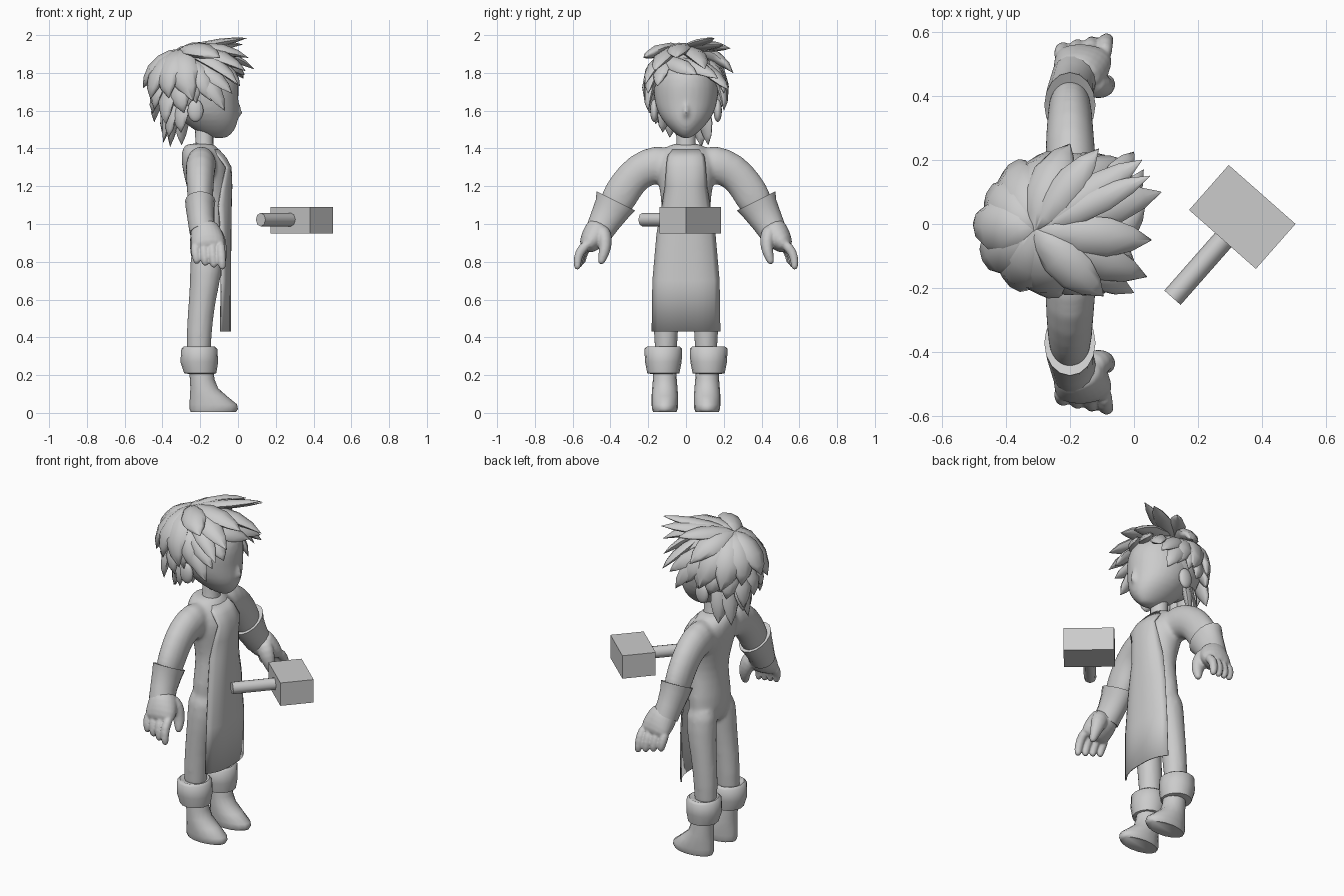
import bpy, bmesh, math, random
from mathutils import Vector, Matrix

cube = bpy.data.objects.get("Cube")
if cube:
    bpy.data.objects.remove(cube)
random.seed(4)

clay = bpy.data.materials.new("light grey")
clay.use_nodes = True
clay.diffuse_color = (0.6, 0.6, 0.6, 1)
clay.node_tree.nodes["Principled BSDF"].inputs["Base Color"].default_value = (0.6, 0.6, 0.6, 1)
X, Z = Vector((1, 0, 0)), Vector((0, 0, 1))


def finish(name, bm, mirror=False, subsurf=0, blend=0, angle=60):
    """Make the object; blend is the voxel size that fuses overlapping forms."""
    bmesh.ops.recalc_face_normals(bm, faces=bm.faces)
    mesh = bpy.data.meshes.new(name)
    bm.to_mesh(mesh)
    bm.free()
    ob = bpy.data.objects.new(name, mesh)
    bpy.context.scene.collection.objects.link(ob)
    mesh.materials.append(clay)
    if subsurf:
        mod = ob.modifiers.new("round", "SUBSURF")
        mod.levels = mod.render_levels = subsurf
    if blend:
        mod = ob.modifiers.new("fuse", "REMESH")
        mod.mode, mod.voxel_size, mod.use_smooth_shade = "VOXEL", blend, True
        mod = ob.modifiers.new("soften", "SMOOTH")
        mod.factor, mod.iterations = 0.5, 6
    if mirror:
        mod = ob.modifiers.new("mirror", "MIRROR")
        mod.use_axis = (False, True, False)
        mod.use_mirror_merge = False
    bpy.ops.object.select_all(action="DESELECT")
    ob.select_set(True)
    bpy.context.view_layer.objects.active = ob
    bpy.ops.object.shade_smooth_by_angle(angle=math.radians(angle))
    return ob


def add_loft(bm, rows, ref=X, tangent=None, n=12):
    """Skin elliptical rings; each row is (centre, radius along ref, other radius)."""
    pts = [Vector(r[0]) for r in rows]
    rings = []
    for i, (c, ra, rb) in enumerate(rows):
        t = tangent or (pts[min(i + 1, len(pts) - 1)] - pts[max(i - 1, 0)]).normalized()
        u = (ref - t * ref.dot(t)).normalized()
        v = t.cross(u)
        angles = [math.tau * k / n for k in range(n)]
        rings.append([bm.verts.new(pts[i] + u * ra * math.cos(a) + v * rb * math.sin(a)) for a in angles])
    for a, b in zip(rings, rings[1:]):
        for k in range(n):
            bm.faces.new((a[k], a[k - 1], b[k - 1], b[k]))
    for ring in (rings[0], rings[-1]):
        bm.faces.new(ring)


def add_stack(bm, rows, y=0, n=16):
    """Upright form from rows of (height, back x, front x, half width)."""
    add_loft(bm, [(((b + f) / 2, y, z), (f - b) / 2, w) for z, b, f, w in rows], tangent=Z, n=n)


# Head, nose, ears and neck
bm = bmesh.new()
add_stack(bm, [(1.452, -.12, -.07, .015), (1.47, -.19, -.035, .05), (1.52, -.27, .0, .105),
               (1.58, -.33, .008, .15), (1.65, -.37, .004, .172), (1.73, -.39, .012, .177),
               (1.81, -.37, -.005, .16), (1.87, -.31, -.07, .11), (1.89, -.25, -.13, .05)])
add_stack(bm, [(1.555, -.06, .004, .012), (1.58, -.06, .03, .022), (1.6, -.06, .028, .02),
               (1.66, -.06, .008, .014)], n=8)
finish("head", bm, subsurf=1, blend=.011)
bm = bmesh.new()
bmesh.ops.create_uvsphere(bm, u_segments=16, v_segments=10, radius=1, matrix=Matrix.Translation((-.225, .168, 1.6))
                          @ Matrix.Diagonal((.042, .022, .06, 1)))
finish("ears", bm, mirror=True)
bm = bmesh.new()
add_stack(bm, [(1.36, -.26, -.12, .075), (1.43, -.225, -.13, .05), (1.54, -.23, -.13, .05)])
finish("neck", bm)

# Body: torso, arms and legs fused together
bm = bmesh.new()
add_stack(bm, [(.75, -.2, -.1, .07), (.79, -.245, -.08, .13), (.87, -.262, -.06, .16),
               (1.0, -.25, -.05, .142), (1.1, -.25, -.045, .13), (1.2, -.275, -.04, .145),
               (1.3, -.3, -.042, .17), (1.37, -.305, -.08, .15), (1.41, -.29, -.11, .1),
               (1.428, -.27, -.13, .07)])
for s in (1, -1):
    arm = ((-.19, .06, 1.3, .08, .1), (-.195, .15, 1.32, .085, .112), (-.2, .25, 1.285, .08, .1),
           (-.2, .32, 1.2, .075, .097), (-.2, .365, 1.12, .07, .1), (-.2, .4, 1.06, .06, .07))
    leg = ((-.208, .108, .24, .066, .06), (-.208, .106, .42, .07, .066), (-.19, .103, .6, .073, .074),
           (-.168, .095, .74, .088, .085), (-.165, .085, .9, .095, .08))
    for limb in (arm, leg):
        add_loft(bm, [((x, y * s, z), ra, rb) for x, y, z, ra, rb in limb])
finish("body", bm, subsurf=1, blend=.012)

# Glove cuffs
bm = bmesh.new()
add_loft(bm, [((-.2, .373, 1.118), .06, .09), ((-.2, .371, 1.122), .08, .114),
              ((-.2, .392, 1.08), .076, .098), ((-.195, .43, 1.015), .07, .084),
              ((-.185, .46, .96), .072, .074)], n=16)
finish("glove_cuffs", bm, mirror=True)

# Gloved hands with four fingers and a thumb
bm = bmesh.new()
add_loft(bm, [((-.185, .44, 1.0), .072, .074), ((-.17, .468, .95), .088, .082),
              ((-.158, .508, .905), .096, .064), ((-.153, .54, .86), .088, .036)])
for i in range(4):
    x, reach, drop = -.226 + .045 * i, .009 * i, .01 * i
    add_loft(bm, [((x, .515, .9), .027, .032), ((x, .54 + reach, .855), .027, .028),
                  ((x + .006, .55 + reach, .82 - drop), .025, .024),
                  ((x + .01, .547 + reach, .785 - drop), .016, .016)], n=8)
add_loft(bm, [((-.15, .45, .98), .05, .045), ((-.115, .43, .93), .055, .046), ((-.095, .426, .875), .042, .036),
              ((-.084, .44, .825), .03, .028), ((-.08, .455, .783), .016, .016)], n=8)
finish("hands", bm, mirror=True, subsurf=1, blend=.006)

# Boots and rolled cuffs
bm = bmesh.new()
add_stack(bm, [(.005, -.25, -.01, .062), (.02, -.256, .0, .068), (.045, -.256, -.005, .07),
               (.09, -.255, -.06, .07), (.13, -.252, -.105, .067), (.18, -.255, -.125, .063),
               (.25, -.26, -.13, .06)], y=.112)
finish("boots", bm, mirror=True)
bm = bmesh.new()
add_stack(bm, [(.205, -.255, -.13, .06), (.21, -.285, -.115, .085), (.27, -.305, -.105, .097),
               (.34, -.3, -.11, .1), (.352, -.285, -.125, .085), (.34, -.26, -.15, .05)], y=.12)
finish("boot_cuffs", bm, mirror=True)

# Long apron: rows of (height, half width, middle x, edge x)
apron_rows = [(.43, .182, -.037, -.09), (.7, .178, -.037, -.085), (.95, .156, -.035, -.09),
              (1.1, .128, -.033, -.1), (1.2, .112, -.03, -.085), (1.3, .105, -.034, -.06),
              (1.35, .1, -.06, -.095), (1.395, .085, -.1, -.14)]
bm = bmesh.new()
steps = [k / 6 - 1 for k in range(13)]
grid = [[bm.verts.new((m + (e - m) * abs(s) ** 3, w * s, z)) for s in steps] for z, w, m, e in apron_rows]
for a, b in zip(grid, grid[1:]):
    for k in range(len(steps) - 1):
        bm.faces.new((a[k], a[k + 1], b[k + 1], b[k]))
apron = finish("apron", bm)
apron.modifiers.new("thickness", "SOLIDIFY").thickness = .008

# Hair cap and tapered locks
skull = Vector((-.22, 0, 1.7))
crown = Vector((-.31, -.02, 1.92))
hair = bmesh.new()
bmesh.ops.create_uvsphere(hair, u_segments=20, v_segments=12, radius=1,
                          matrix=Matrix.Translation((-.235, 0, 1.735)) @ Matrix.Diagonal((.2, .178, .185, 1)))


def lock(root, tip, width, bulge):
    root, tip = Vector(root), Vector(tip)
    out = ((root + tip) / 2 - skull).normalized()
    ctrl = skull + out * bulge
    rows = []
    for t, w in ((0, .2), (.15, .7), (.35, 1), (.6, 1), (.82, .62), (1, .02)):
        p = root * (1 - t) ** 2 + ctrl * 2 * t * (1 - t) + tip * t * t
        rows.append((p, w * width * .5, w * width))
    add_loft(hair, rows, ref=out, n=8)


# Windswept locks from the crown
for x, y, z, w in ((.025, .2, 1.95, .05), (.05, .15, 1.985, .042), (.085, .1, 1.82, .055),
                   (.055, -.05, 1.88, .062), (.04, -.165, 1.81, .06), (-.095, -.225, 1.88, .065),
                   (-.11, .235, 1.93, .05), (-.2, .25, 1.8, .065), (.0, -.215, 1.74, .05)):
    lock(crown, (x, y, z), w, .28)
# Fringe swept across the brow
for start, x, y, z in ((-.13, .035, .06, 1.79), (-.06, .03, .17, 1.77), (.04, .0, .225, 1.71),
                       (-.1, .01, -.15, 1.73)):
    lock((-.13, start, 1.87), (x, y, z), .045, .25)
# Strands sweeping forward over the temples and ears
for s in (1, -1):
    for x, z, w in ((-.07, 1.6, .05), (-.14, 1.65, .055), (-.03, 1.69, .045), (-.22, 1.64, .05)):
        lock((-.26, .11 * s, 1.87), (x, .2 * s, z), w, .235)
# Back layers: count, half sweep, tip height, reach back, reach sideways, width, bulge, root drop
for count, sweep, height, back, side, width, bulge, drop in (
        (7, 88, 1.69, .262, .23, .08, .27, 0), (7, 76, 1.57, .23, .2, .06, .235, .45),
        (6, 66, 1.45, .17, .13, .05, .2, .85)):
    for i in range(count):
        a = math.radians(180 - sweep + 2 * sweep * i / (count - 1))
        d = Vector((math.cos(a) * back, math.sin(a) * side, 0)) * random.uniform(.93, 1.05)
        tip = Vector((-.23, 0, height + random.uniform(-.05, .05))) + d
        root = crown.lerp(Vector((-.23, 0, 1.7)) + d * .65, drop)
        lock(root, tip, width, bulge)
finish("hair_locks", hair, angle=70)

# Floating mallet
turn = Matrix.Rotation(math.radians(-41.4), 4, "Z")
bm = bmesh.new()
bmesh.ops.create_cube(bm, size=1, matrix=Matrix.Translation((.338, .022, 1.02)) @ turn
                      @ Matrix.Diagonal((.278, .187, .138, 1)))
finish("mallet_head", bm, angle=30)
bm = bmesh.new()
axis = Vector((.66, .75, 0)).normalized()
start = Vector((.12, -.23, 1.023))
add_loft(bm, [(start, .036, .034), (start + axis * .27, .036, .034)], ref=Z, n=8)
finish("mallet_handle", bm, angle=50)
